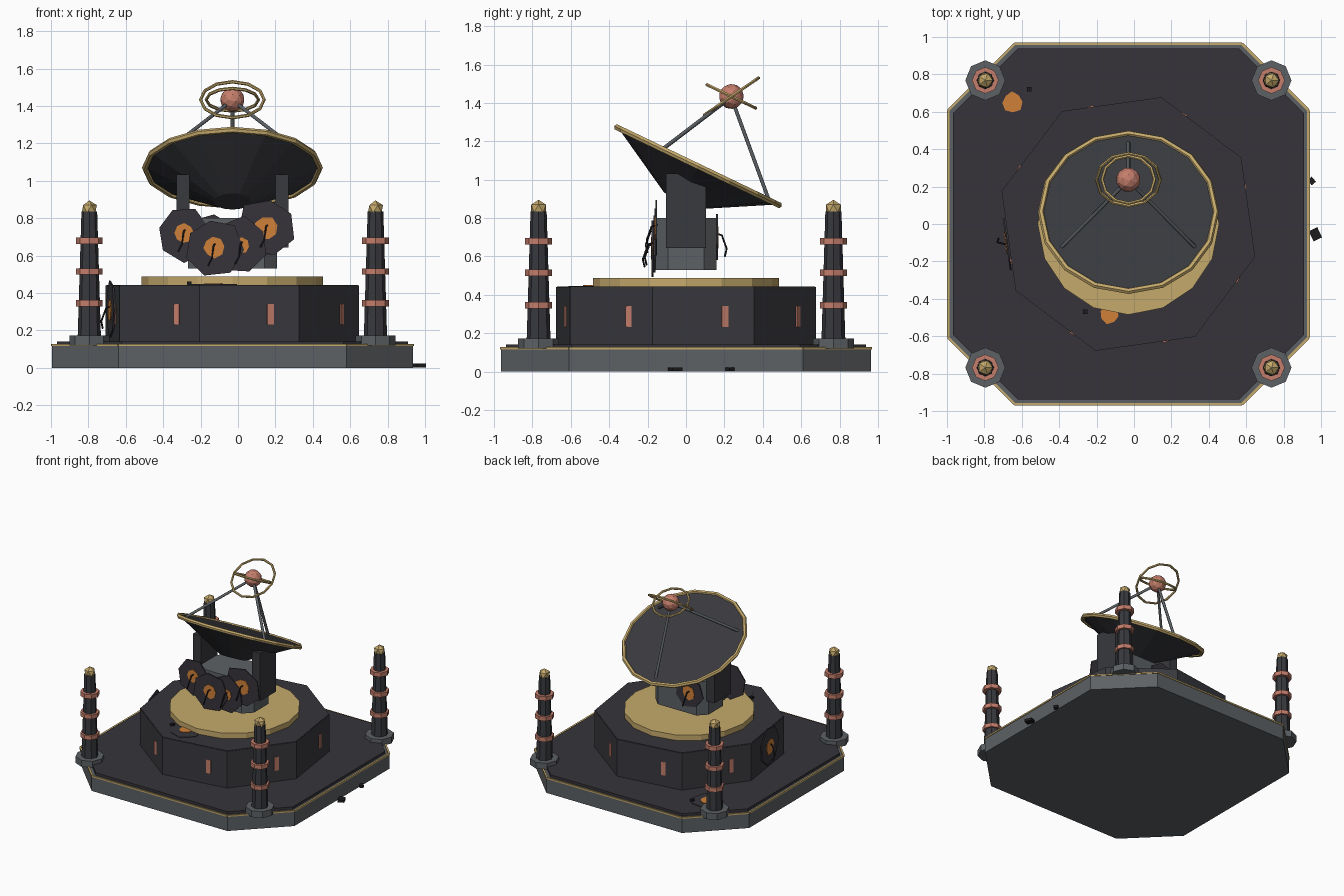
import bpy, bmesh, random
from math import sin, cos, pi, radians, atan2
from mathutils import Matrix, Vector

random.seed(4)
if "Cube" in bpy.data.objects:
    bpy.data.objects.remove(bpy.data.objects["Cube"])

CX = -0.03  # centre of the installation


def material(name, r, g, b):
    m = bpy.data.materials.new(name)
    m.diffuse_color = (r, g, b, 1)
    m.use_nodes = True
    m.node_tree.nodes["Principled BSDF"].inputs["Base Color"].default_value = (r, g, b, 1)
    return m


DARK = material("dark_plating", 0.037, 0.034, 0.042)
CHARCOAL = material("charcoal_metal", 0.040, 0.041, 0.048)
GREY = material("grey_metal", 0.11, 0.12, 0.13)
GOLD = material("gold_trim", 0.56, 0.40, 0.15)
COPPER = material("copper", 0.56, 0.21, 0.15)
GLOW = material("orange_glow", 0.63, 0.22, 0.04)
BLACK = material("black_debris", 0.012, 0.012, 0.014)


def at(x, y, z):
    return Matrix.Translation((x, y, z))


def turn(deg, axis):
    return Matrix.Rotation(radians(deg), 4, axis)


def add(name, bm, mat, matrix):
    bmesh.ops.recalc_face_normals(bm, faces=bm.faces[:])
    mesh = bpy.data.meshes.new(name)
    bm.to_mesh(mesh)
    bm.free()
    mesh.materials.append(mat)
    obj = bpy.data.objects.new(name, mesh)
    obj.matrix_world = matrix
    bpy.context.collection.objects.link(obj)


def prism(name, outline, z0, z1, mat, matrix):
    bm = bmesh.new()
    face = bm.faces.new([bm.verts.new((x, y, z0)) for x, y in outline])
    bottom = face.copy()
    new = bmesh.ops.extrude_face_region(bm, geom=[face])["geom"]
    verts = [v for v in new if isinstance(v, bmesh.types.BMVert)]
    bmesh.ops.translate(bm, verts=verts, vec=(0, 0, z1 - z0))
    bmesh.ops.remove_doubles(bm, verts=bm.verts[:], dist=0.0001)
    add(name, bm, mat, matrix)


def cone(name, sides, r1, r2, z0, z1, mat, matrix, first=0):
    bm = bmesh.new()
    bmesh.ops.create_cone(bm, cap_ends=True, segments=sides, radius1=r1, radius2=r2,
                          depth=z1 - z0,
                          matrix=at(0, 0, (z0 + z1) / 2) @ turn(first, 'Z'))
    add(name, bm, mat, matrix)


def box(name, size, mat, matrix):
    bm = bmesh.new()
    bmesh.ops.create_cube(bm, matrix=Matrix.Diagonal((*size, 1)))
    add(name, bm, mat, matrix)


def ball(name, radius, detail, mat, matrix):
    bm = bmesh.new()
    bmesh.ops.create_icosphere(bm, subdivisions=detail, radius=radius)
    add(name, bm, mat, matrix)


def ring(name, radius, thick, sides, mat, matrix):
    bpy.ops.mesh.primitive_torus_add(major_radius=radius, minor_radius=thick,
                                     major_segments=sides, minor_segments=6)
    obj = bpy.context.object
    obj.name = name
    obj.data.materials.append(mat)
    obj.matrix_world = matrix


def rod(name, points, radius, mat, matrix):
    curve = bpy.data.curves.new(name, 'CURVE')
    curve.dimensions = '3D'
    curve.bevel_depth = radius
    curve.bevel_resolution = 1
    curve.use_fill_caps = True
    spline = curve.splines.new('POLY')
    spline.points.add(len(points) - 1)
    for p, co in zip(spline.points, points):
        p.co = (*co, 1)
    curve.materials.append(mat)
    obj = bpy.data.objects.new(name, curve)
    obj.matrix_world = matrix
    bpy.context.collection.objects.link(obj)


def chamfered(hx, hy, c):
    return [(hx, c - hy), (hx, hy - c), (hx - c, hy), (c - hx, hy),
            (-hx, hy - c), (-hx, c - hy), (c - hx, -hy), (hx - c, -hy)]


def jagged(radius, sides=7):
    spin = random.random()
    out = []
    for i in range(sides):
        r = radius * random.uniform(0.88, 1.08)
        a = 2 * pi * i / sides + spin
        out.append((r * cos(a), r * sin(a)))
    return out


def crater(name, frame, size, glow):
    # Scorched plate, glowing breach and a bent rod
    prism(name + "_plate", jagged(size), 0, 0.009, DARK, frame)
    prism(name + "_glow", jagged(glow, 8), 0.009, 0.013, GLOW, frame)
    rod(name + "_rod", [(0.01, 0.02, 0), (0, 0.01, 0.03), (-0.01, -0.06, 0.055),
                        (-0.03, -0.1, 0.045)], 0.005, BLACK, frame)


def wall(x, y, z, facing):
    return at(x, y, z) @ turn(facing + 90, 'Z') @ turn(90, 'X')


centre = at(CX, 0, 0)

# Base slab with gold edging and dark deck
prism("base_slab", chamfered(0.965, 0.965, 0.355), 0, 0.122, GREY, centre)
corners = [Vector(p) for p in chamfered(0.963, 0.963, 0.355)]
for a, b in zip(corners, corners[1:] + corners[:1]):
    d, mid = b - a, (a + b) / 2
    box("gold_edge", (d.length, 0.014, 0.012), GOLD,
        at(CX + mid.x, mid.y, 0.122) @ Matrix.Rotation(atan2(d.y, d.x), 4, 'Z'))
prism("deck", chamfered(0.938, 0.938, 0.345), 0.12, 0.142, DARK, centre)

# Octagonal drum with copper slots and the gold turntable
cone("drum", 8, 0.70, 0.70, 0.14, 0.44, CHARCOAL, centre, 30.5)
cone("drum_top", 8, 0.695, 0.695, 0.438, 0.443, DARK, centre, 30.5)
for i in range(8):
    box("drum_slot", (0.03, 0.035, 0.11), COPPER,
        centre @ turn(18 + 45 * i, 'Z') @ at(0.647, 0, 0.287))
cone("turntable", 16, 0.485, 0.485, 0.44, 0.487, GOLD, centre)

# Four corner pylons
for sx in (-1, 1):
    for sy in (-1, 1):
        spot = at(CX + 0.765 * sx, 0.768 * sy, 0)
        cone("pylon_foot", 8, 0.107, 0.107, 0.12, 0.172, GREY, spot)
        cone("pylon_shaft", 8, 0.062, 0.042, 0.17, 0.835, CHARCOAL, spot)
        for z in (0.345, 0.515, 0.68):
            cone("pylon_ring", 8, 0.071, 0.071, z - 0.017, z + 0.017, COPPER, spot)
        ball("pylon_finial", 0.045, 1, GOLD, spot @ at(0, 0, 0.85))

# Hub and yoke arms
prism("hub", chamfered(0.238, 0.158, 0.065), 0.53, 0.8, GREY, centre)
for side in (-1, 1):
    box("yoke_arm", (0.07, 0.21, 0.39), CHARCOAL, at(CX + 0.265 * side, 0, 0.838))

# Tilted dish, feed ball and tripod
dish = at(CX, 0.0625, 1.07) @ turn(-25.6, 'X')
cone("dish", 16, 0.10, 0.47, -0.20, 0.005, CHARCOAL, dish)
ring("dish_rim", 0.467, 0.017, 16, GOLD, dish)
for deg in (90, 210, 330):
    a = radians(deg)
    rod("feed_strut", [(0.41 * cos(a), 0.41 * sin(a), 0), (0, 0, 0.4)], 0.011, GREY, dish)
feed = dish @ at(0, 0, 0.403)
ball("feed_ball", 0.066, 2, COPPER, feed)
ring("feed_ring_inner", 0.14, 0.009, 12, GOLD, feed)
ring("feed_ring_outer", 0.17, 0.009, 12, GOLD, feed @ turn(60, 'X'))

# Battle damage on hub, drum and deck
for x, y, z, size, glow in ((-0.29, -0.155, 0.72, 0.15, 0.055), (-0.13, -0.17, 0.645, 0.155, 0.057),
                            (0.015, -0.16, 0.655, 0.15, 0.047), (0.15, -0.15, 0.745, 0.16, 0.066)):
    crater("hub_damage", wall(x, y, z, -90), size, glow)
crater("rear_damage", wall(-0.14, 0.157, 0.70, 90), 0.13, 0.055)
crater("drum_damage", wall(CX - 0.645, -0.1, 0.31, 188), 0.155, 0.065)
for name, x, y, z, dx, dy in (("deck_damage", -0.65, 0.65, 0.141, 0.09, 0.07),
                              ("drum_top_damage", -0.13, -0.48, 0.441, -0.13, 0.01)):
    prism(name + "_plate", jagged(0.13), 0, 0.006, DARK, at(x, y, z))
    prism(name + "_glow", jagged(0.055, 8), 0.006, 0.010, GLOW, at(x, y, z))
    box(name + "_shard", (0.025, 0.025, 0.02), BLACK, at(x + dx, y + dy, z + 0.01))

# Loose scraps beside the slab
box("scrap_large", (0.05, 0.06, 0.02), BLACK, at(0.97, -0.055, 0.012) @ turn(25, 'Z'))
box("scrap_small", (0.03, 0.035, 0.02), BLACK, at(0.95, 0.23, 0.012) @ turn(40, 'Z'))
